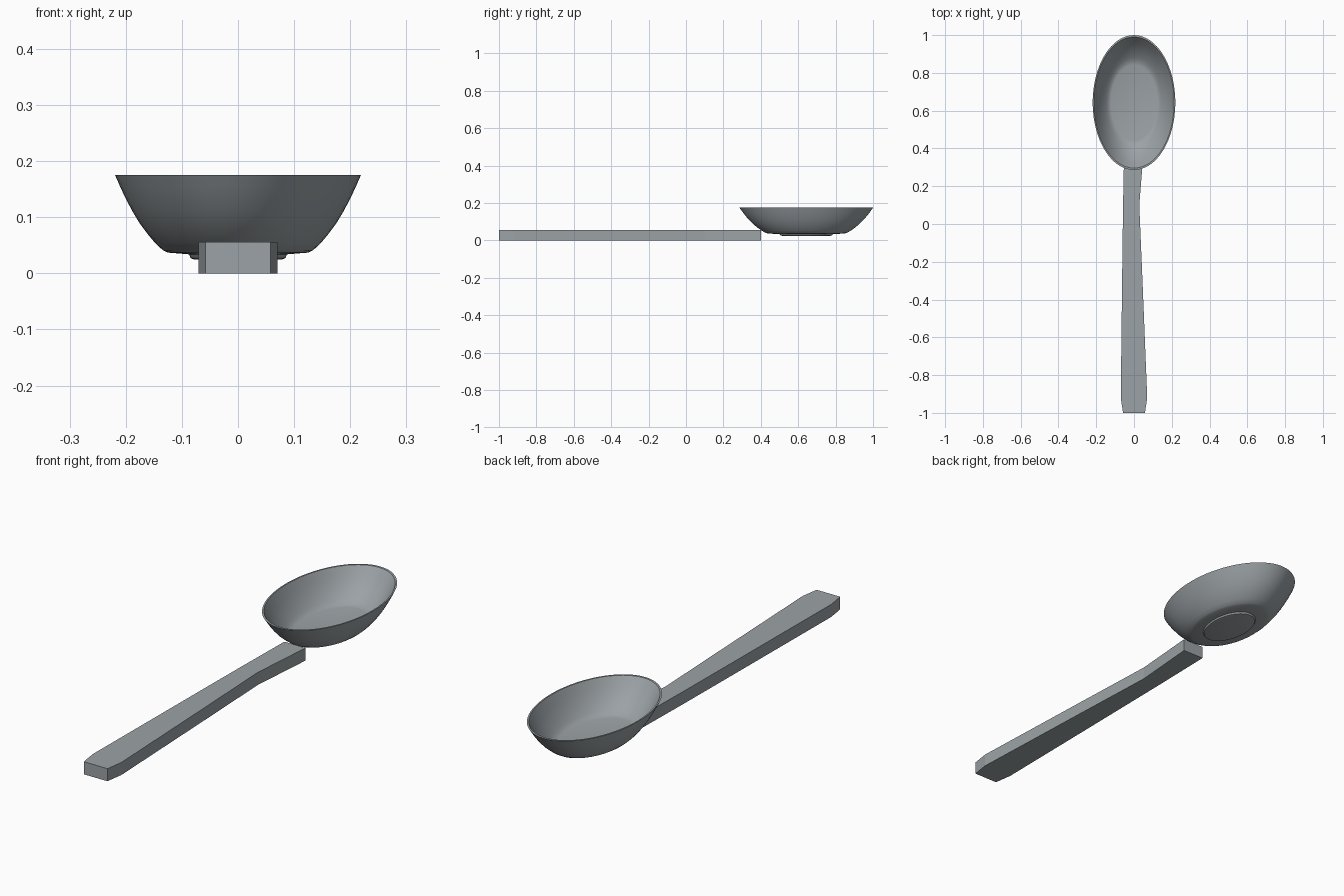
import bpy, bmesh, math

if "Cube" in bpy.data.objects:
    bpy.data.objects.remove(bpy.data.objects["Cube"])

steel = bpy.data.materials.new("steel grey")
steel.diffuse_color = (0.33, 0.36, 0.38, 1)
steel.use_nodes = True
steel.node_tree.nodes["Principled BSDF"].inputs["Base Color"].default_value = steel.diffuse_color


def finish(name, bm, smooth):
    bmesh.ops.recalc_face_normals(bm, faces=bm.faces)
    mesh = bpy.data.meshes.new(name)
    bm.to_mesh(mesh)
    bm.free()
    mesh.materials.append(steel)
    obj = bpy.data.objects.new(name, mesh)
    bpy.context.collection.objects.link(obj)
    if smooth:
        bpy.context.view_layer.objects.active = obj
        obj.select_set(True)
        bpy.ops.object.shade_smooth_by_angle(angle=math.radians(30))
        obj.select_set(False)
    return obj


# handle: flat outline extruded upward
outline = [(-0.058, -1), (0.058, -1), (0.07, -0.92), (0.045, -0.3), (0.028, 0.1),
           (0.052, 0.4), (-0.052, 0.4), (-0.058, 0.1), (-0.063, -0.3), (-0.07, -0.92)]
bm = bmesh.new()
base = bm.faces.new([bm.verts.new((x, y, 0)) for x, y in outline])
grown = bmesh.ops.extrude_face_region(bm, geom=[base], use_keep_orig=True)
for v in grown["geom"]:
    if isinstance(v, bmesh.types.BMVert):
        v.co.z = 0.056
finish("handle", bm, False)

# bowl: closed profile (radius fraction, height) swept round an ellipse
RX, RY, CY, SIDES = 0.219, 0.357, 0.643, 64
profile = [(0.36, 0.025), (0.385, 0.027), (0.40, 0.034), (0.57, 0.037), (0.61, 0.041),
           (0.67, 0.053), (0.735, 0.07), (0.80, 0.089), (0.86, 0.111),
           (0.92, 0.136), (0.96, 0.155), (1.0, 0.175),
           (0.972, 0.175), (0.93, 0.155), (0.88, 0.132), (0.82, 0.108),
           (0.75, 0.085), (0.67, 0.063), (0.61, 0.051), (0.56, 0.047)]
bm = bmesh.new()
rings = []
for r, z in profile:
    ring = []
    for i in range(SIDES):
        a = 2 * math.pi * i / SIDES
        ring.append(bm.verts.new((RX * r * math.cos(a), CY + RY * r * math.sin(a), z)))
    rings.append(ring)
for lower, upper in zip(rings, rings[1:]):
    for i in range(SIDES):
        j = (i + 1) % SIDES
        bm.faces.new((lower[i], lower[j], upper[j], upper[i]))
bm.faces.new(rings[0])
bm.faces.new(rings[-1])
finish("bowl", bm, True)
